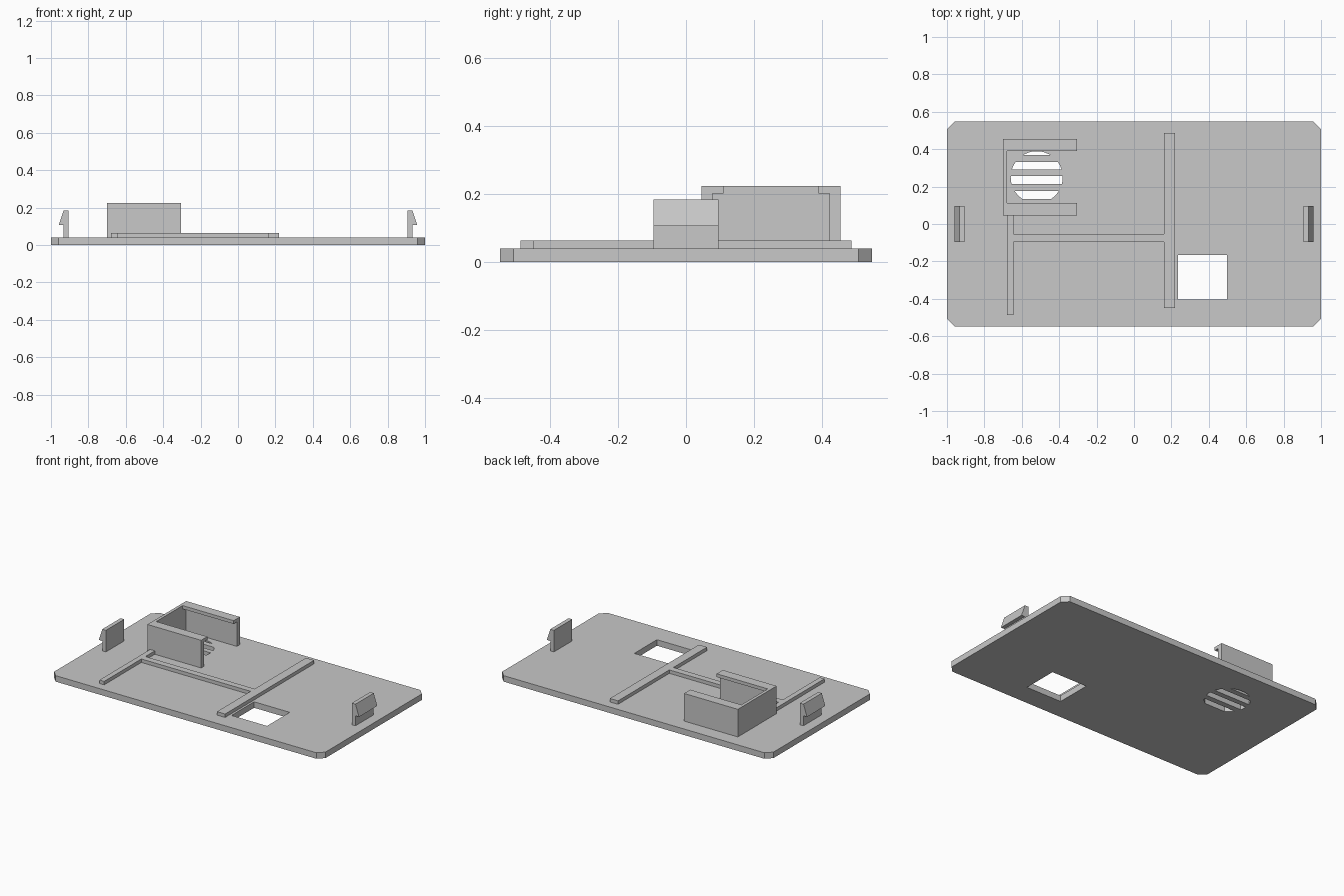
import bpy
import math

cube = bpy.data.objects.get("Cube")
if cube:
    bpy.data.objects.remove(cube, do_unlink=True)

grey = bpy.data.materials.new("light_grey_plastic")
grey.use_nodes = True
grey.diffuse_color = (0.58, 0.58, 0.58, 1)
grey.node_tree.nodes["Principled BSDF"].inputs["Base Color"].default_value = grey.diffuse_color

PLATE_TOP = 0.04
RIB_TOP = 0.063


def prism(name, outline, start, end, axis="z"):
    """Extrude a counter-clockwise outline along z, x or y."""
    place = {"z": lambda a, b, h: (a, b, h),
             "x": lambda a, b, h: (h, a, b),
             "y": lambda a, b, h: (b, h, a)}[axis]
    n = len(outline)
    verts = [place(a, b, h) for h in (start, end) for a, b in outline]
    faces = [tuple(reversed(range(n))), tuple(range(n, 2 * n))]
    faces += [(i, (i + 1) % n, (i + 1) % n + n, i + n) for i in range(n)]
    mesh = bpy.data.meshes.new(name)
    mesh.from_pydata(verts, [], faces)
    mesh.materials.append(grey)
    obj = bpy.data.objects.new(name, mesh)
    bpy.context.collection.objects.link(obj)
    return obj


def rect(x0, x1, y0, y1):
    return [(x0, y0), (x1, y0), (x1, y1), (x0, y1)]


def cut(target, cutter):
    mod = target.modifiers.new("cut", "BOOLEAN")
    mod.operation = "DIFFERENCE"
    mod.solver = "EXACT"
    mod.object = cutter
    bpy.context.view_layer.objects.active = target
    bpy.ops.object.modifier_apply(modifier=mod.name)
    bpy.data.objects.remove(cutter, do_unlink=True)


# Base plate with clipped corners
X, Y, C = 1.0, 0.547, 0.04
plate = prism("base_plate", [
    (C - X, -Y), (X - C, -Y), (X, C - Y), (X, Y - C),
    (X - C, Y), (C - X, Y), (-X, Y - C), (-X, C - Y)], 0, PLATE_TOP)

# Square window through the plate
cut(plate, prism("window_cutter", rect(0.235, 0.497, -0.404, -0.166), -0.1, 0.1))

# Round vent made of four slots
cx, cy, r = -0.52, 0.25, 0.139
for low, high in ((0.134, 0.177), (0.214, 0.256), (0.291, 0.332), (0.369, 0.3885)):
    a0, a1 = (math.asin((y - cy) / r) for y in (low, high))
    angles = [a0 + (a1 - a0) * i / 8 for i in range(9)]
    right = [(cx + r * math.cos(a), cy + r * math.sin(a)) for a in angles]
    left = [(2 * cx - x, y) for x, y in reversed(right)]
    cut(plate, prism("slot_cutter", right + left, -0.1, 0.1))

# Low ribs on the plate
prism("long_rib", rect(0.16, 0.22, -0.45, 0.487), PLATE_TOP, RIB_TOP)
prism("short_rib", rect(-0.68, -0.645, -0.487, 0.048), PLATE_TOP, RIB_TOP)
prism("cross_rib", rect(-0.645, 0.16, -0.096, -0.053), PLATE_TOP, RIB_TOP)

# Open-ended holder: end wall and two side walls with inward lips
H, LIP = 0.224, 0.202
prism("holder_end_wall", rect(-0.70, -0.68, 0.046, 0.454), PLATE_TOP, H)
front_wall = [(0.046, PLATE_TOP), (0.078, PLATE_TOP), (0.078, LIP),
              (0.111, LIP), (0.111, H), (0.046, H)]
back_wall = [(0.5 - y, z) for y, z in reversed(front_wall)]
prism("holder_front_wall", front_wall, -0.68, -0.304, "x")
prism("holder_back_wall", back_wall, -0.68, -0.304, "x")

# Snap clips at both ends, outline given as (z, x)
clip = [(PLATE_TOP, 0.906), (0.184, 0.906), (0.184, 0.933),
        (0.106, 0.959), (0.106, 0.933), (PLATE_TOP, 0.933)]
prism("left_clip", clip, -0.096, 0.096, "y")
prism("right_clip", [(z, -x) for z, x in reversed(clip)], -0.096, 0.096, "y")
